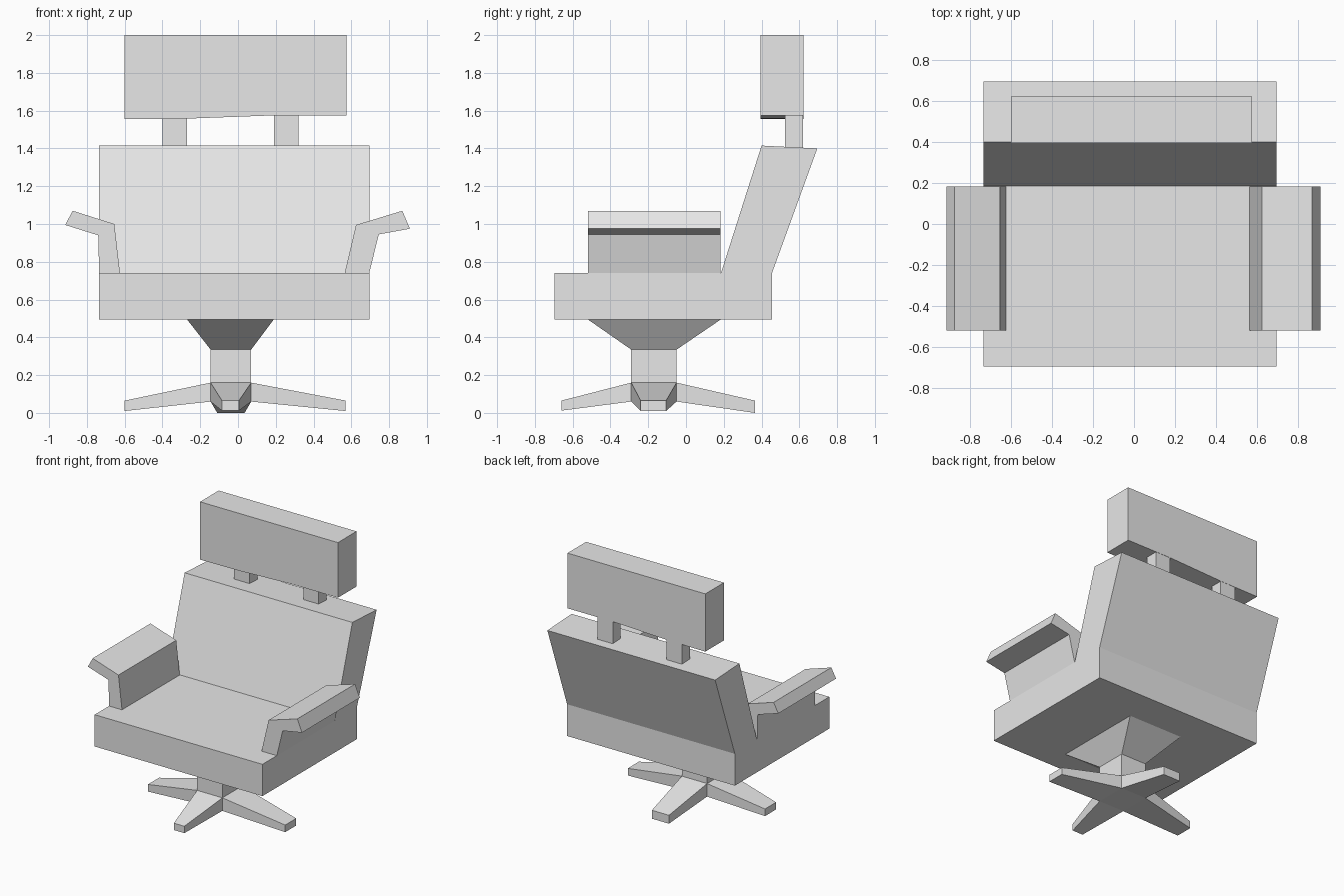
import bpy

if "Cube" in bpy.data.objects:
    bpy.data.objects.remove(bpy.data.objects["Cube"])

grey = bpy.data.materials.new("light_grey")
grey.diffuse_color = (0.8, 0.8, 0.8, 1)
grey.use_nodes = True
grey.node_tree.nodes["Principled BSDF"].inputs["Base Color"].default_value = grey.diffuse_color


def make(name, verts, faces):
    me = bpy.data.meshes.new(name)
    me.from_pydata(verts, [], faces)
    me.materials.append(grey)
    ob = bpy.data.objects.new(name, me)
    bpy.context.collection.objects.link(ob)
    # consistent outward normals
    import bmesh
    bm = bmesh.new()
    bm.from_mesh(me)
    bmesh.ops.recalc_face_normals(bm, faces=bm.faces)
    bm.to_mesh(me)
    bm.free()
    return ob


def loft(name, loop_a, loop_b):
    """Solid between two matching outlines."""
    n = len(loop_a)
    faces = [tuple(range(n)), tuple(range(2 * n - 1, n - 1, -1))]
    faces += [(i, (i + 1) % n, n + (i + 1) % n, n + i) for i in range(n)]
    return make(name, loop_a + loop_b, faces)


def extrude_x(name, profile, x0, x1):
    return loft(name, [(x0, y, z) for y, z in profile], [(x1, y, z) for y, z in profile])


def extrude_y(name, profile, y0, y1):
    return loft(name, [(x, y0, z) for x, z in profile], [(x, y1, z) for x, z in profile])


def rect(x0, x1, y0, y1, z):
    return [(x0, y0, z), (x1, y0, z), (x1, y1, z), (x0, y1, z)]


# Seat with reclined back, one side profile
extrude_x("seat_and_back", [(-0.695, 0.495), (0.455, 0.495), (0.455, 0.74), (0.695, 1.40),
                            (0.40, 1.415), (0.185, 0.74), (-0.695, 0.74)], -0.735, 0.695)

# Bent armrests
extrude_y("left_armrest", [(-0.625, 0.74), (-0.655, 1.0), (-0.875, 1.07), (-0.915, 0.995),
                           (-0.74, 0.94), (-0.735, 0.74)], -0.52, 0.183)
extrude_y("right_armrest", [(0.565, 0.74), (0.625, 0.995), (0.87, 1.07), (0.91, 0.975),
                            (0.745, 0.945), (0.695, 0.74)], -0.52, 0.183)

# Headrest with slightly sloping underside
extrude_y("headrest", [(-0.6, 1.555), (-0.27, 1.558), (0.19, 1.575), (0.575, 1.575),
                       (0.575, 2.0), (-0.6, 2.0)], 0.395, 0.622)

# Headrest posts
for side, x in (("left", -0.40), ("right", 0.19)):
    loft(side + "_headrest_post", rect(x, x + 0.13, 0.525, 0.62, 1.40),
         rect(x, x + 0.13, 0.525, 0.62, 1.58))

# Flared support and column
HX0, HX1, HY0, HY1 = -0.145, 0.07, -0.29, -0.05
loft("flared_support", rect(HX0, HX1, HY0, HY1, 0.335), rect(-0.27, 0.19, -0.52, 0.185, 0.495))
loft("column", rect(HX0, HX1, HY0, HY1, 0.06), rect(HX0, HX1, HY0, HY1, 0.335))

# Four tapering feet
for name, hub, tip, lo in (("left_foot", HX0, -0.60, 0.01), ("right_foot", HX1, 0.57, 0.01)):
    loft(name,
         [(hub, HY0, 0.06), (hub, HY1, 0.06), (hub, HY1, 0.16), (hub, HY0, 0.16)],
         [(tip, -0.24, lo), (tip, -0.105, lo), (tip, -0.105, 0.065), (tip, -0.24, 0.065)])
for name, hub, tip, x0, x1, lo in (("front_foot", HY0, -0.66, -0.085, 0.005, 0.012),
                                   ("back_foot", HY1, 0.365, -0.11, 0.035, 0.0)):
    loft(name,
         [(HX0, hub, 0.06), (HX1, hub, 0.06), (HX1, hub, 0.16), (HX0, hub, 0.16)],
         [(x0, tip, lo), (x1, tip, lo), (x1, tip, 0.065), (x0, tip, 0.065)])
